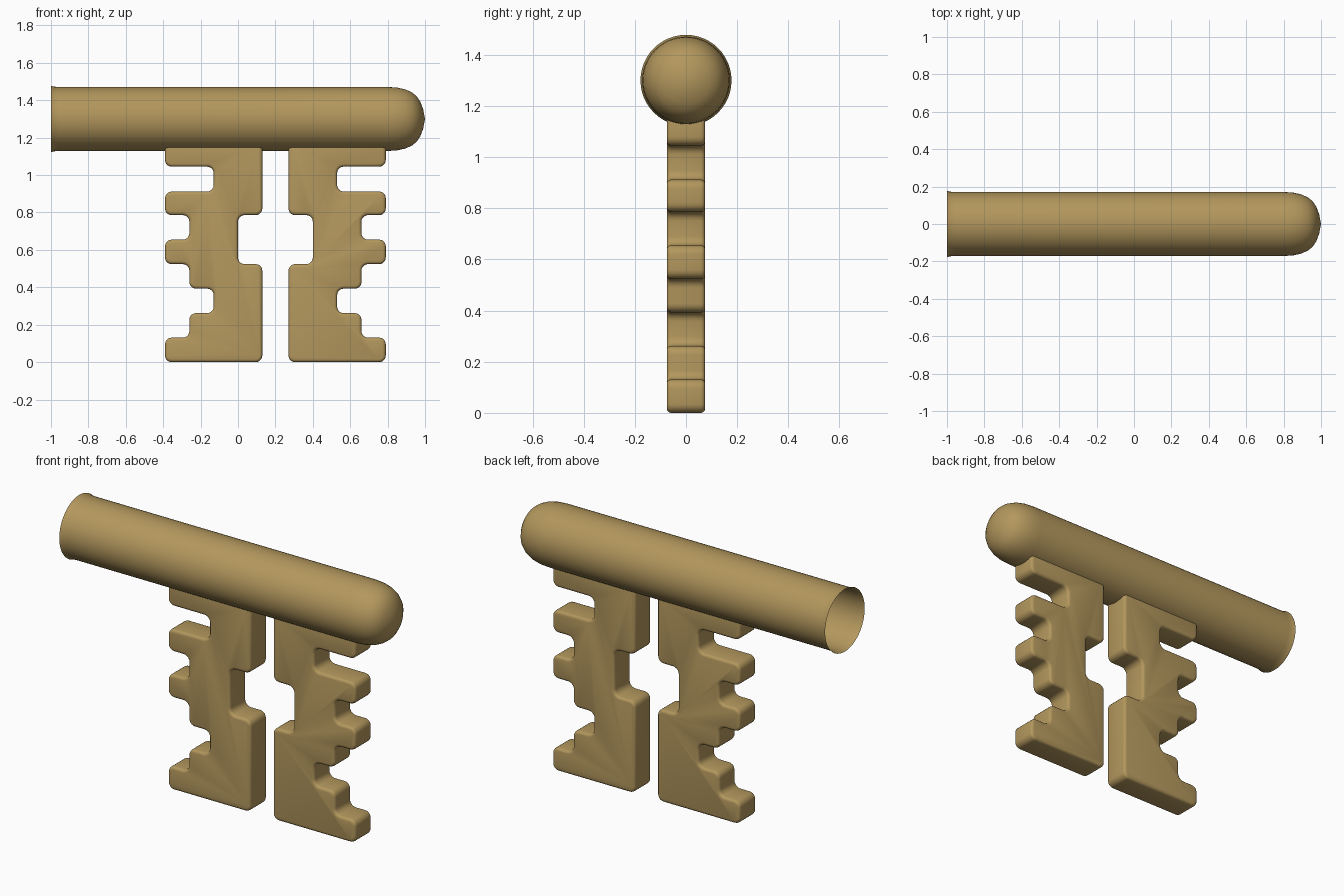
import bpy, bmesh, math
from mathutils import Vector

if "Cube" in bpy.data.objects:
    bpy.data.objects.remove(bpy.data.objects["Cube"])

brass = bpy.data.materials.new("brass")
brass.diffuse_color = (0.45, 0.31, 0.11, 1)
brass.use_nodes = True
brass.node_tree.nodes["Principled BSDF"].inputs["Base Color"].default_value = brass.diffuse_color


def finish(name, bm, angle):
    bmesh.ops.recalc_face_normals(bm, faces=bm.faces)
    mesh = bpy.data.meshes.new(name)
    bm.to_mesh(mesh)
    bm.free()
    mesh.materials.append(brass)
    ob = bpy.data.objects.new(name, mesh)
    bpy.context.collection.objects.link(ob)
    bpy.ops.object.select_all(action='DESELECT')
    ob.select_set(True)
    bpy.context.view_layer.objects.active = ob
    bpy.ops.object.shade_smooth_by_angle(angle=math.radians(angle))
    return ob


# Hollow shaft: open flared end at -x, domed end at +x
def shaft():
    profile = [(-1, 0.178), (-0.985, 0.173), (-0.96, 0.171), (0.8, 0.171),
               (0.85, 0.168), (0.895, 0.158), (0.93, 0.142), (0.955, 0.122),
               (0.975, 0.092), (0.99, 0.052), (1, 0)]
    bm = bmesh.new()
    verts = [bm.verts.new((x, 0, 1.3 + r)) for x, r in profile]
    edges = [bm.edges.new(p) for p in zip(verts, verts[1:])]
    bmesh.ops.spin(bm, geom=verts + edges, cent=(0, 0, 1.3), axis=(1, 0, 0),
                   angle=math.tau, steps=48, use_merge=True)
    bmesh.ops.remove_doubles(bm, verts=bm.verts, dist=0.0005)
    finish("shaft", bm, 50)


# Toothed plate: stepped outline, rounded corners, softened rims
def toothed_plate(name, place):
    half = 0.075
    z = [0, 0.131, 0.262, 0.393, 0.524, 0.655, 0.786, 0.912, 1.045, 1.176]
    teeth = [-0.39, -0.26, -0.13, -0.26, -0.39, -0.26, -0.39, -0.13, -0.39]
    outline = [(0.13, 0), (0.13, z[4]), (0, z[4]), (0, z[6]), (0.13, z[6]), (0.13, z[9])]
    for i in reversed(range(9)):
        outline += [(teeth[i], z[i + 1]), (teeth[i], z[i])]
    bm = bmesh.new()
    bm.faces.new([bm.verts.new((place(x), -half, h)) for x, h in outline])
    bmesh.ops.bevel(bm, geom=bm.verts[:], offset=0.035, segments=5, profile=0.5,
                    affect='VERTICES')
    ext = bmesh.ops.extrude_face_region(bm, geom=bm.faces[:], use_keep_orig=True)
    moved = [v for v in ext["geom"] if isinstance(v, bmesh.types.BMVert)]
    bmesh.ops.translate(bm, verts=moved, vec=Vector((0, 2 * half, 0)))
    bmesh.ops.recalc_face_normals(bm, faces=bm.faces)
    rims = [e for e in bm.edges if abs(e.verts[0].co.y - e.verts[1].co.y) < 1e-5]
    bmesh.ops.bevel(bm, geom=rims, offset=0.016, segments=3, profile=0.5,
                    affect='EDGES')
    finish(name, bm, 40)


shaft()
toothed_plate("left_toothed_plate", lambda x: x)
toothed_plate("right_toothed_plate", lambda x: 0.4 - x)
